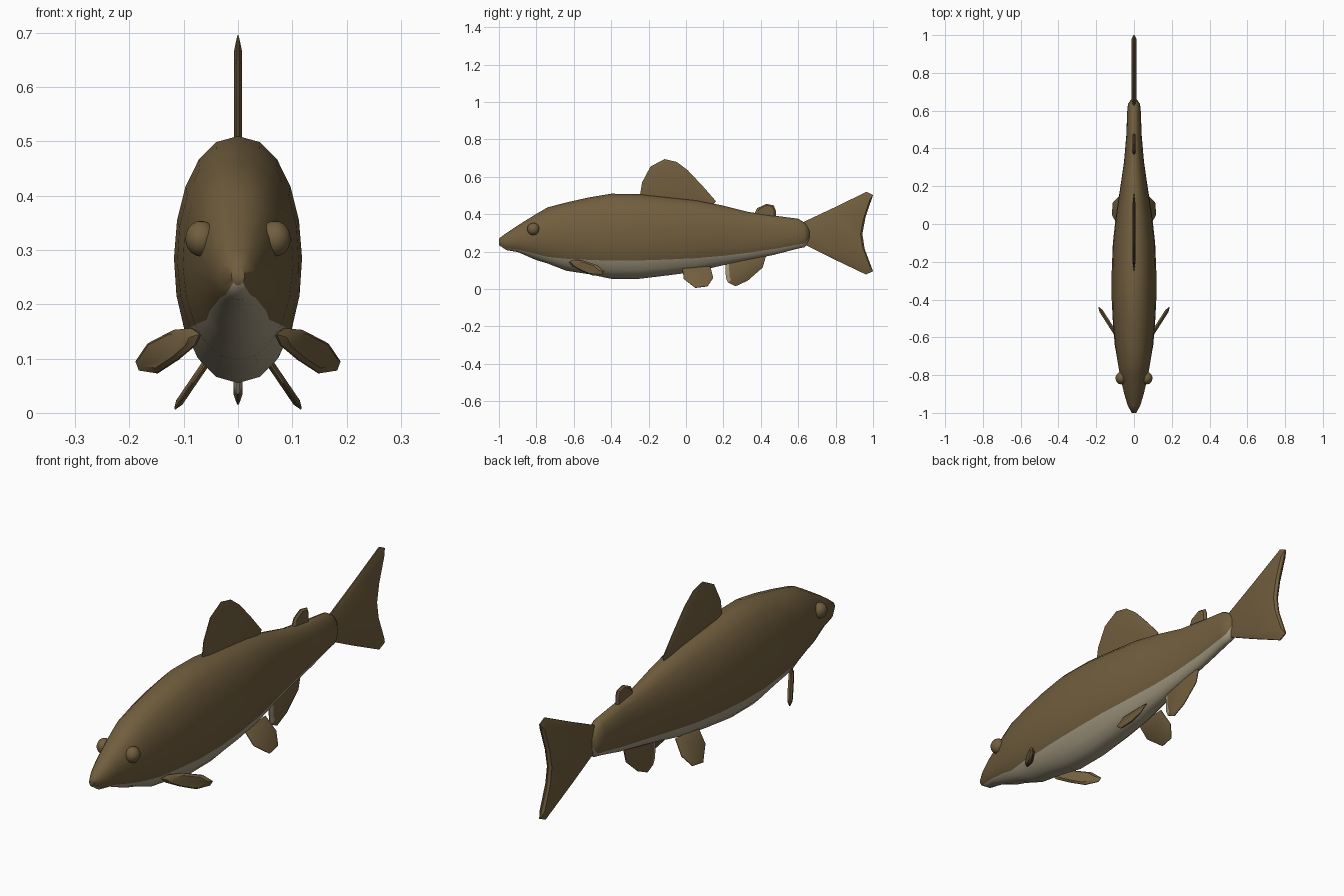
import bpy, bmesh, math
from mathutils import Vector

if "Cube" in bpy.data.objects:
    bpy.data.objects.remove(bpy.data.objects["Cube"])


def material(name, color):
    m = bpy.data.materials.new(name)
    m.diffuse_color = (*color, 1)
    m.use_nodes = True
    m.node_tree.nodes["Principled BSDF"].inputs["Base Color"].default_value = m.diffuse_color
    return m


BROWN = material("olive brown", (0.165, 0.112, 0.048))
PALE = material("belly grey", (0.37, 0.32, 0.22))


def finish(name, bm, angle):
    bmesh.ops.recalc_face_normals(bm, faces=bm.faces)
    me = bpy.data.meshes.new(name)
    bm.to_mesh(me)
    bm.free()
    ob = bpy.data.objects.new(name, me)
    bpy.context.collection.objects.link(ob)
    me.materials.append(BROWN)
    me.materials.append(PALE)
    bpy.ops.object.select_all(action='DESELECT')
    ob.select_set(True)
    bpy.context.view_layer.objects.active = ob
    bpy.ops.object.shade_smooth_by_angle(angle=math.radians(angle))
    return ob


# Body sections: y, top, bottom, half width, belly colour line
SECTIONS = [
    (-1.0, .27, .235, .012, .24), (-.96, .30, .208, .034, .218),
    (-.90, .34, .198, .052, .212), (-.80, .402, .155, .076, .187),
    (-.74, .437, .137, .086, .172), (-.64, .463, .098, .102, .162),
    (-.52, .490, .080, .112, .156), (-.40, .51, .055, .118, .152),
    (-.25, .508, .055, .118, .153), (-.10, .492, .073, .112, .158),
    (.05, .476, .092, .095, .165), (.20, .446, .128, .072, .178),
    (.33, .413, .155, .053, .194), (.47, .393, .183, .041, .214),
    (.60, .376, .217, .036, .238), (.635, .355, .224, .032, .244),
    (.66, .325, .26, .015, .275)]
UPPER, LOWER = 7, 3          # segments per side above and below the colour line


def ring(bm, y, top, bot, w, line):
    mid, h = (top + bot) / 2, (top - bot) / 2
    split = math.acos(max(-1, min(1, (line - mid) / h)))
    angles = [split * i / UPPER for i in range(UPPER + 1)]
    angles += [split + (math.pi - split) * i / LOWER for i in range(1, LOWER + 1)]
    half = [(w * math.sin(a) ** .92, mid + h * math.cos(a)) for a in angles[1:-1]]
    pts = [(0, top)] + half + [(0, bot)] + [(-x, z) for x, z in reversed(half)]
    return [bm.verts.new((x, y, z)) for x, z in pts]


bm = bmesh.new()
rings = [ring(bm, *s) for s in SECTIONS]
n = len(rings[0])
for a, b in zip(rings, rings[1:]):
    for i in range(n):
        j = (i + 1) % n
        f = bm.faces.new((a[i], a[j], b[j], b[i]))
        f.material_index = int(UPPER <= i < n - UPPER)
bm.faces.new(rings[0])
bm.faces.new(rings[-1])
finish("body", bm, 60)


# Fins: side outline tapering from a thick middle plate to a thin rim
def fin(name, outline, thick, side_x=lambda y, z: 0, normal=(1, 0, 0),
        mirror=1, inset=.78, pale=None):
    bm = bmesh.new()
    cy = sum(p[0] for p in outline) / len(outline)
    cz = sum(p[1] for p in outline) / len(outline)
    nrm = Vector(normal).normalized()

    def loop(scale, off):
        verts = []
        for y, z in outline:
            y, z = cy + (y - cy) * scale, cz + (z - cz) * scale
            p = Vector((side_x(y, z), y, z)) + nrm * off
            p.x *= mirror
            verts.append(bm.verts.new(p))
        return verts

    levels = [loop(inset, thick), loop(1, thick * .2),
              loop(1, -thick * .2), loop(inset, -thick)]
    k = len(outline)
    for a, b in zip(levels, levels[1:]):
        for i in range(k):
            bm.faces.new((a[i], a[(i + 1) % k], b[(i + 1) % k], b[i]))
    bm.faces.new(levels[0])
    bm.faces.new(levels[-1])
    if pale is not None:
        for f in bm.faces:
            f.material_index = int(f.calc_center_median().y < pale)
    finish(name, bm, 30)


fin("dorsal_fin", [(-.25, .48), (-.235, .57), (-.19, .655), (-.115, .695),
                   (-.05, .68), (.01, .635), (.09, .55), (.16, .47), (.14, .44)], .007)
fin("adipose_fin", [(.36, .39), (.38, .432), (.43, .456), (.47, .447),
                    (.48, .42), (.48, .375)], .009)
fin("tail_fin", [(.62, .245), (.62, .355), (.78, .43), (.965, .52), (1, .503),
                 (.96, .385), (.943, .295), (.955, .215), (1, .095),
                 (.962, .078), (.78, .165)], .012, inset=.86)
fin("anal_fin", [(.21, .15), (.213, .06), (.225, .035), (.265, .015), (.33, .045),
                 (.41, .115), (.43, .185), (.32, .18)], .008, pale=.24)

for side, m in (("right", 1), ("left", -1)):
    fin("pelvic_fin_" + side, [(-.02, .115), (-.012, .055), (.05, .007), (.115, .015),
                               (.145, .06), (.13, .12)], .007,
        lambda y, z: .06 + (.09 - z) * .68, (1, 0, .68), m)
    fin("pectoral_fin_" + side, [(-.625, .145), (-.60, .156), (-.55, .153), (-.475, .128),
                                 (-.44, .095), (-.45, .078), (-.50, .073),
                                 (-.56, .098), (-.61, .125)], .010,
        lambda y, z: .085 + (y + .6) * .64, (1, -.64, 0), m)
    # Eyes
    bm = bmesh.new()
    bmesh.ops.create_uvsphere(bm, u_segments=14, v_segments=10, radius=.033)
    for v in bm.verts:
        v.co = Vector((m * (.068 + v.co.x * .9), -.816 + v.co.y, .321 + v.co.z))
    finish("eye_" + side, bm, 60)
